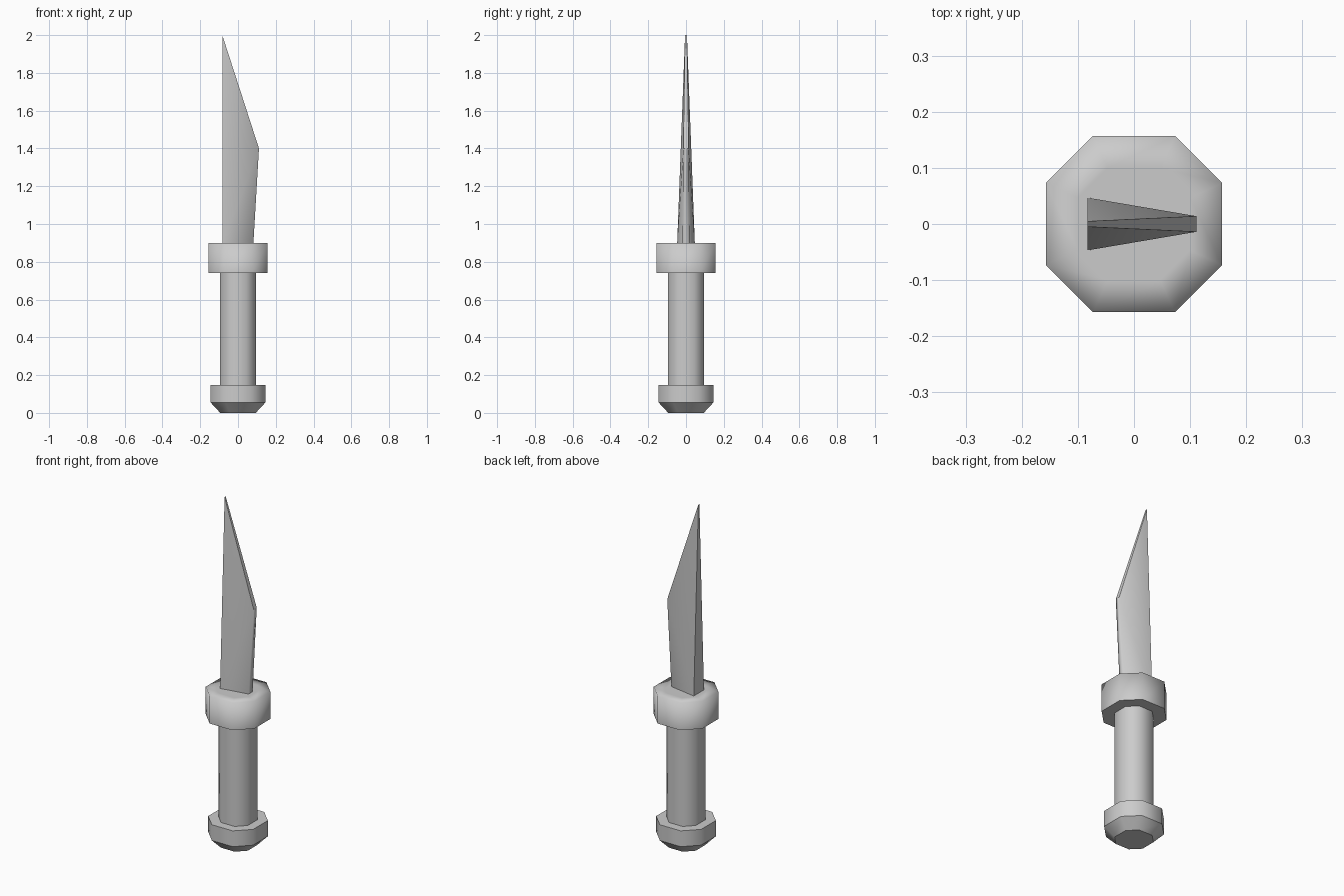
import bpy, bmesh

if "Cube" in bpy.data.objects:
    bpy.data.objects.remove(bpy.data.objects["Cube"])


def octagon(bm, r, z, ratio=0.465):
    """Ring of a square with cut corners, half-width r."""
    c = r * ratio
    pts = [(r, -c), (r, c), (c, r), (-c, r), (-r, c), (-r, -c), (-c, -r), (c, -r)]
    return [bm.verts.new((x, y, z)) for x, y in pts]


def bridge(bm, a, b):
    n = len(a)
    for i in range(n):
        bm.faces.new((a[i], a[(i + 1) % n], b[(i + 1) % n], b[i]))


def finish(name, bm):
    bmesh.ops.recalc_face_normals(bm, faces=bm.faces)
    for f in bm.faces:
        f.smooth = True
    me = bpy.data.meshes.new(name)
    bm.to_mesh(me)
    bm.free()
    ob = bpy.data.objects.new(name, me)
    bpy.context.collection.objects.link(ob)
    return ob


def turned(name, profile):
    """Stack of octagons (half-width, z, sharp ring), capped at both ends."""
    bm = bmesh.new()
    rings = [octagon(bm, r, z) for r, z, _ in profile]
    for a, b in zip(rings, rings[1:]):
        bridge(bm, a, b)
    bm.faces.new(rings[0][::-1])
    bm.faces.new(rings[-1])
    for ring, (_, _, sharp) in zip(rings, profile):
        for i in range(8):
            bm.edges.get((ring[i], ring[(i + 1) % 8])).smooth = not sharp
    return finish(name, bm)


# Pommel, grip and guard
turned("pommel", [(0.094, 0, True), (0.145, 0.055, True),
                  (0.145, 0.147, True), (0.094, 0.147, True)])
turned("grip", [(0.094, 0.147, True), (0.094, 0.74, True)])
turned("guard", [(0.094, 0.74, True), (0.157, 0.74, True),
                 (0.157, 0.90, False), (0.10, 0.90, False)])

# Blade: thick spine at -x, thin cutting edge at +x, (x, z, half thickness)
outline = [(-0.083, 0.89, 0.047), (0.081, 0.89, 0.018),
           (0.111, 1.40, 0.014), (-0.083, 2.0, 0.005)]
bm = bmesh.new()
near = [bm.verts.new((x, -t, z)) for x, z, t in outline]
far = [bm.verts.new((x, t, z)) for x, z, t in outline]
bridge(bm, near, far)
# Sides, split from the heel of the spine to the belly
for s in (near, far):
    bm.faces.new((s[0], s[1], s[2]))
    bm.faces.new((s[0], s[2], s[3]))
for e in bm.edges:
    e.smooth = False
for s in (near, far):
    bm.edges.get((s[1], s[2])).smooth = True
    bm.edges.get((s[0], s[2])).smooth = True
finish("blade", bm)
